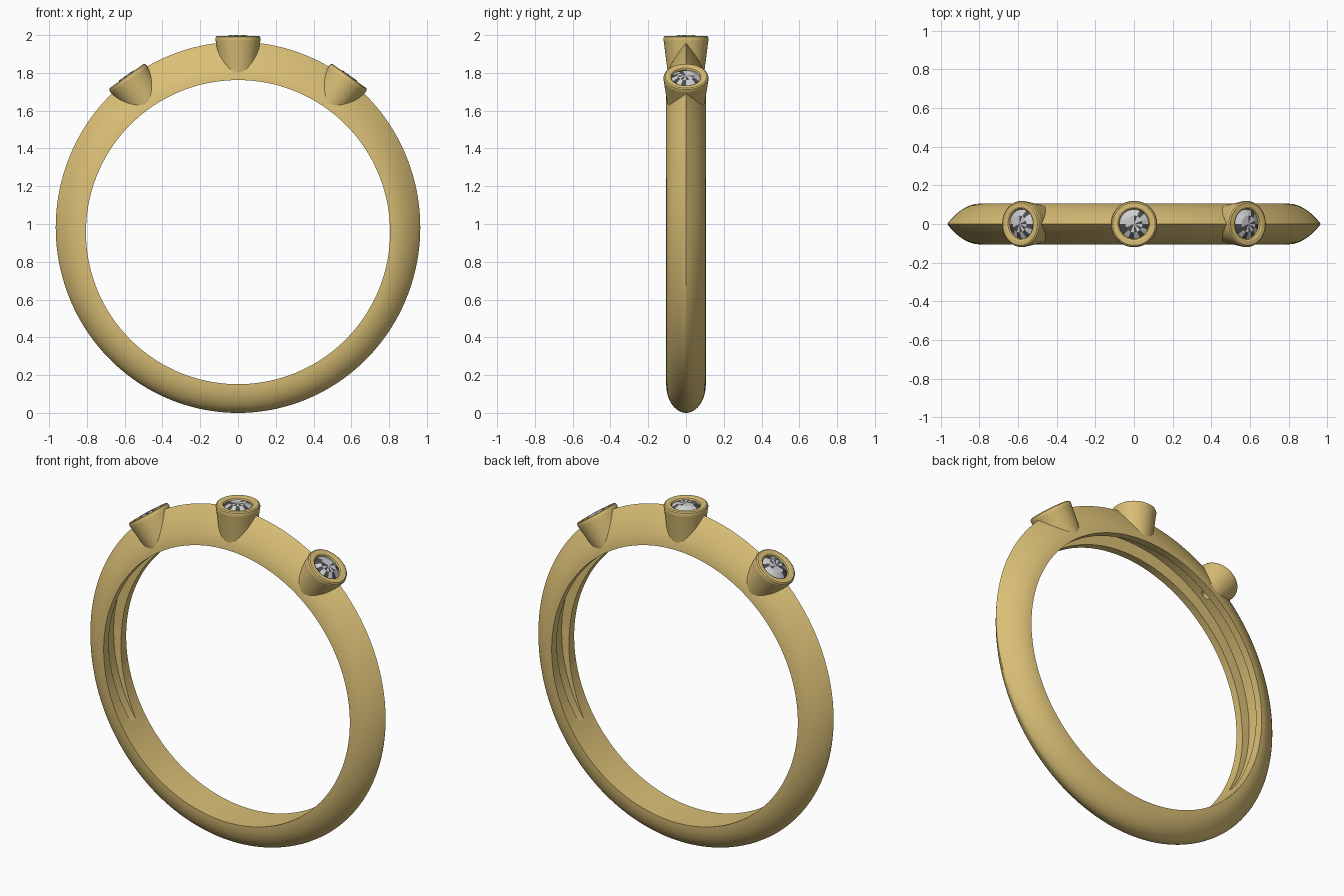
import bpy, bmesh, math
from math import sin, cos, pi, radians

if "Cube" in bpy.data.objects:
    bpy.data.objects.remove(bpy.data.objects["Cube"])

CZ = 0.957          # height of the finger hole centre
RI = 0.805          # finger hole radius


def material(name, rgb):
    m = bpy.data.materials.new(name)
    m.diffuse_color = (*rgb, 1)
    m.use_nodes = True
    m.node_tree.nodes["Principled BSDF"].inputs["Base Color"].default_value = m.diffuse_color
    return m


gold = material("gold", (0.70, 0.52, 0.18))
gem_light = material("gem light", (0.62, 0.62, 0.64))
gem_dark = material("gem dark", (0.07, 0.07, 0.075))


def skin(name, rows, closed, mats, tilt=0.0, loop=True, dark_rule=None):
    """Join rows of points into one surface; closed joins the last row to the first."""
    bm = bmesh.new()
    vs = [[bm.verts.new(p) for p in row] for row in rows]
    n, m = len(rows), len(rows[0])
    for i in range(n if closed else n - 1):
        for j in range(m if loop else m - 1):
            a, b = vs[i], vs[(i + 1) % n]
            f = bm.faces.new((a[j], a[(j + 1) % m], b[(j + 1) % m], b[j]))
            if dark_rule and dark_rule(i, j):
                f.material_index = 1
    if not closed:
        bm.faces.new(vs[0])
        bm.faces.new(vs[-1])
    bmesh.ops.remove_doubles(bm, verts=bm.verts, dist=1e-5)
    bmesh.ops.recalc_face_normals(bm, faces=bm.faces)
    me = bpy.data.meshes.new(name)
    bm.to_mesh(me)
    bm.free()
    ob = bpy.data.objects.new(name, me)
    bpy.context.collection.objects.link(ob)
    for mt in mats:
        me.materials.append(mt)
    return ob


def lathe(name, profile, n, tilt, mats, loop=True, dark_rule=None):
    """Spin (radius, height) points, then lean the axis around the ring centre."""
    rows = [[(r * cos(2 * pi * i / n), r * sin(2 * pi * i / n), h) for r, h in profile]
            for i in range(n)]
    ob = skin(name, rows, True, mats, loop=loop, dark_rule=dark_rule)
    ob.location = (0, 0, CZ)
    ob.rotation_euler = (0, tilt, 0)
    return ob


def cut(ob, cutters):
    bpy.context.view_layer.update()
    bpy.context.view_layer.objects.active = ob
    for c in cutters:
        mod = ob.modifiers.new("cut", 'BOOLEAN')
        mod.operation, mod.solver, mod.object = 'DIFFERENCE', 'EXACT', c
        bpy.ops.object.modifier_apply(modifier=mod.name)


def smooth(ob):
    bpy.ops.object.select_all(action='DESELECT')
    ob.select_set(True)
    bpy.context.view_layer.objects.active = ob
    bpy.ops.object.shade_smooth_by_angle(angle=radians(32))


# band: ridged at the top, rounded at the bottom, thicker towards the top
def band_section(t):
    k = (1 + sin(t)) / 2
    p, q = 2 - 0.4 * k, 0.5 + 0.5 * min(1, 1.6 * k)
    pts = []
    for i in range(-12, 13):
        u = cos(i / 12 * pi / 2)
        w = 0.105 * max(0, 1 - u ** p) ** q * (1 if i > 0 else -1)
        x = cos(t) * (RI + u * (0.965 - RI))
        zi, zo = CZ + RI * sin(t), 0.982 + 0.982 * sin(t)
        pts.append((x, w, zi + u * (zo - zi)))
    return pts


N = 180
band = skin("band", [band_section(2 * pi * i / N) for i in range(N)], True, [gold])

# cutter for the hollow groove inside the upper part of the band
def groove_section(t, s):
    e = min(1, sin(pi * s) * 2.2) ** 0.7
    deep = RI - 0.004 + e * (0.055 + 0.025 * max(0, sin(t)))
    w = 0.018 + 0.042 * e
    return [(r * cos(t), y, CZ + r * sin(t))
            for r, y in ((0.76, -w), (0.76, w), (deep, w), (deep, -w))]


M = 120
groove = skin("groove_cutter", [groove_section(radians(-33 + 246 * i / M), i / M)
                                for i in range(M + 1)], False, [gold])
cutters = [groove]

# three tapered seats, each with a stone
for label, deg, d in (("left", -35.5, -0.024), ("middle", 0, 0), ("right", 35.5, -0.024)):
    tilt = radians(deg)
    seat_profile = [(0.096, 0.84), (0.118, 1.012), (0.120, 1.024), (0.117, 1.034),
                    (0.110, 1.039), (0.088, 1.039), (0.080, 1.034), (0.075, 1.022),
                    (0.070, 1.012), (0.03, 0.95), (0.03, 0.84)]
    seat = lathe(label + "_seat", [(r, h + d) for r, h in seat_profile], 64, tilt, [gold])
    cut(seat, [groove])
    smooth(seat)
    bore_profile = [(0, 0.80), (0.031, 0.80), (0.031, 0.951), (0.072, 1.012),
                    (0.082, 1.03), (0.082, 1.08), (0, 1.08)]
    cutters.append(lathe(label + "_bore_cutter", [(r, h + d) for r, h in bore_profile],
                         48, tilt, [gold], loop=False))
    gem_profile = [(0, 1.043), (0.044, 1.043), (0.077, 1.024), (0.077, 1.018), (0, 0.95)]
    lathe(label + "_stone", [(r, h + d) for r, h in gem_profile], 16, tilt,
          [gem_light, gem_dark], loop=False,
          dark_rule=lambda i, j: j < 2 and (i + j) % 16 in (0, 3, 9, 10, 12, 14))

cut(band, cutters)
smooth(band)
for c in cutters:
    bpy.data.objects.remove(c)
